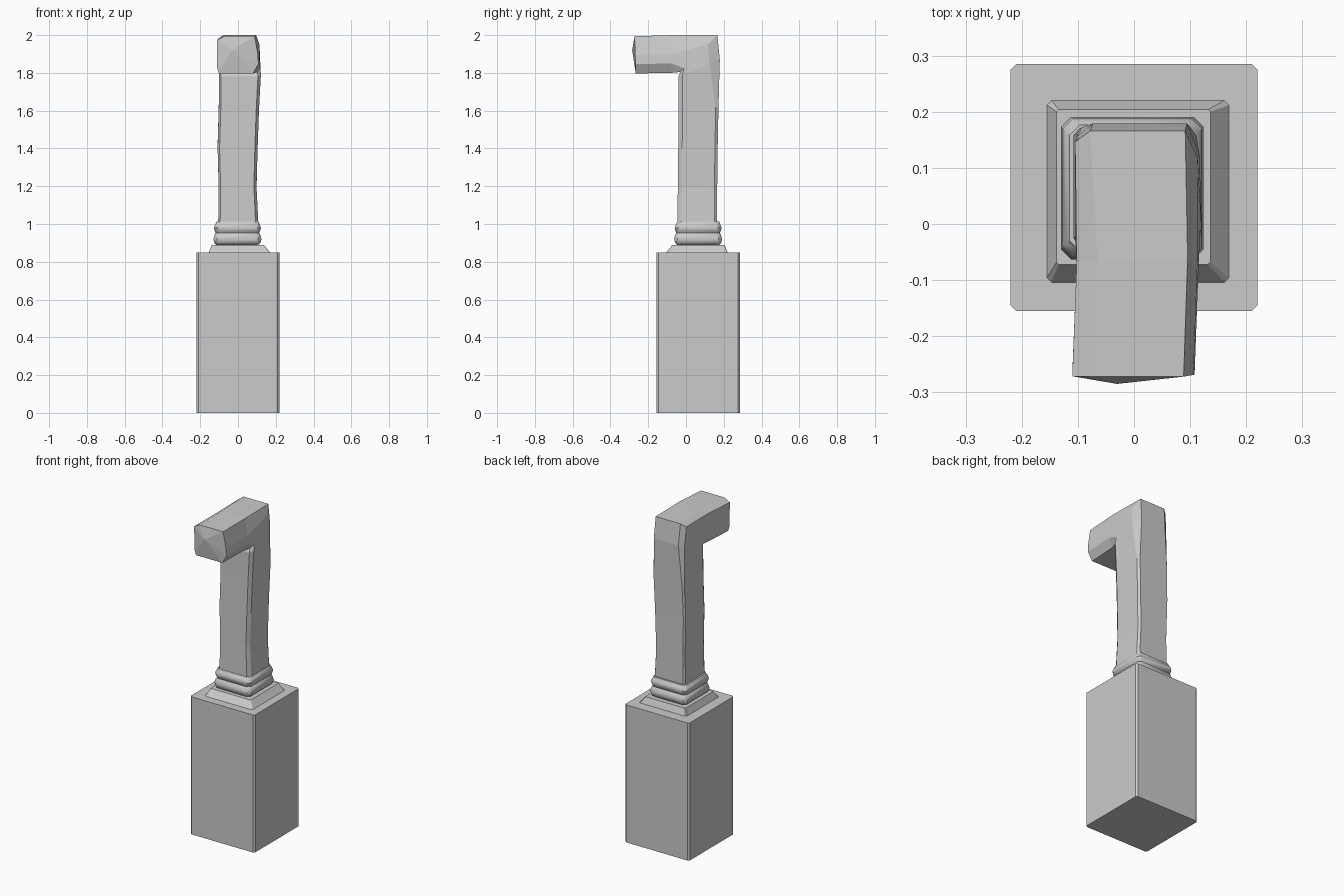
import bpy
import bmesh
from mathutils import Vector

default_cube = bpy.data.objects.get("Cube")
if default_cube:
    bpy.data.objects.remove(default_cube, do_unlink=True)

GREY = (0.6, 0.6, 0.6, 1)
stone = bpy.data.materials.new("grey_stone")
stone.use_nodes = True
stone.diffuse_color = GREY
stone.node_tree.nodes["Principled BSDF"].inputs["Base Color"].default_value = GREY


def loft(name, rings, tip=None):
    """Skin a list of matching rings and close both ends, optionally to a tip."""
    bm = bmesh.new()
    loops = [[bm.verts.new(p) for p in ring] for ring in rings]
    n = len(loops[0])
    for a, b in zip(loops, loops[1:]):
        for i in range(n):
            j = (i + 1) % n
            bm.faces.new((a[i], a[j], b[j], b[i]))
    bm.faces.new(loops[0][::-1])
    if tip:
        point = bm.verts.new(tip)
        for i in range(n):
            bm.faces.new((loops[-1][i], loops[-1][(i + 1) % n], point))
    else:
        bm.faces.new(loops[-1])
    bmesh.ops.recalc_face_normals(bm, faces=bm.faces)
    mesh = bpy.data.meshes.new(name)
    bm.to_mesh(mesh)
    bm.free()
    mesh.materials.append(stone)
    obj = bpy.data.objects.new(name, mesh)
    bpy.context.collection.objects.link(obj)
    return obj


def chamfered(cx, cy, hx, hy, c, z):
    """Rectangle with cut corners, anticlockwise."""
    corners = [(hx, c - hy), (hx, hy - c), (hx - c, hy), (c - hx, hy),
               (-hx, hy - c), (-hx, c - hy), (c - hx, -hy), (hx - c, -hy)]
    return [(cx + x, cy + y, z) for x, y in corners]


# Tall block and sloped plinth
loft("pedestal", [chamfered(0, 0.065, 0.22, 0.22, 0.01, z) for z in (0, 0.85)])
loft("plinth", [chamfered(0.007, 0.058, 0.162, 0.162, 0.008, 0.85),
                chamfered(-0.001, 0.066, 0.137, 0.138, 0.004, 0.89)])

# Collar with two rounded bands and a soft upper lip
profile = [(0.112, 0.89), (0.122, 0.90), (0.127, 0.92), (0.122, 0.94),
           (0.115, 0.953), (0.121, 0.965), (0.124, 0.98), (0.119, 0.995),
           (0.116, 1.00), (0.112, 1.012)]
collar = loft("collar", [chamfered(-0.003, 0.064, h, h, 0.018, z) for h, z in profile])
bpy.ops.object.select_all(action="DESELECT")
collar.select_set(True)
bpy.context.view_layer.objects.active = collar
bpy.ops.object.shade_smooth_by_angle(angle=0.7)

# Rough-hewn bent arm: cross-sections as fractions of width and of inner-to-outer depth
SHAFT = [(0.05, 0), (0.93, 0), (1, 0.10), (1, 0.93),
         (0.95, 1), (0.04, 1), (0, 0.95), (0, 0.08)]
BEND = [(0.05, 0), (0.93, 0), (1, 0.10), (0.98, 0.75),
        (0.88, 1), (0.12, 1), (0, 0.9), (0, 0.08)]
HEAD = [(0.04, 0), (0.87, 0), (1, 0.25), (0.99, 0.5),
        (0.91, 1), (0.17, 1), (0, 0.9), (0, 0.15)]


def section(shape, left, right, inner, outer):
    """Place a cross-section between its inner and outer (y, z) edges."""
    a, b = Vector((0, *inner)), Vector((0, *outer))
    return [a.lerp(b, t) + Vector((left + (right - left) * u, 0, 0)) for u, t in shape]


loft("bent_arm", [
    section(SHAFT, -0.105, 0.108, (-0.046, 1.00), (0.165, 1.00)),
    section(SHAFT, -0.102, 0.098, (-0.043, 1.20), (0.165, 1.18)),
    section(SHAFT, -0.108, 0.104, (-0.041, 1.40), (0.168, 1.42)),
    section(SHAFT, -0.102, 0.111, (-0.040, 1.60), (0.172, 1.62)),
    section(BEND, -0.100, 0.121, (-0.040, 1.78), (0.179, 1.87)),
    section(BEND, -0.105, 0.118, (-0.030, 1.805), (0.166, 2.00)),
    section(HEAD, -0.102, 0.115, (-0.080, 1.80), (-0.065, 2.00)),
    section(HEAD, -0.110, 0.108, (-0.266, 1.797), (-0.272, 1.994)),
], tip=(-0.03, -0.285, 1.92))
